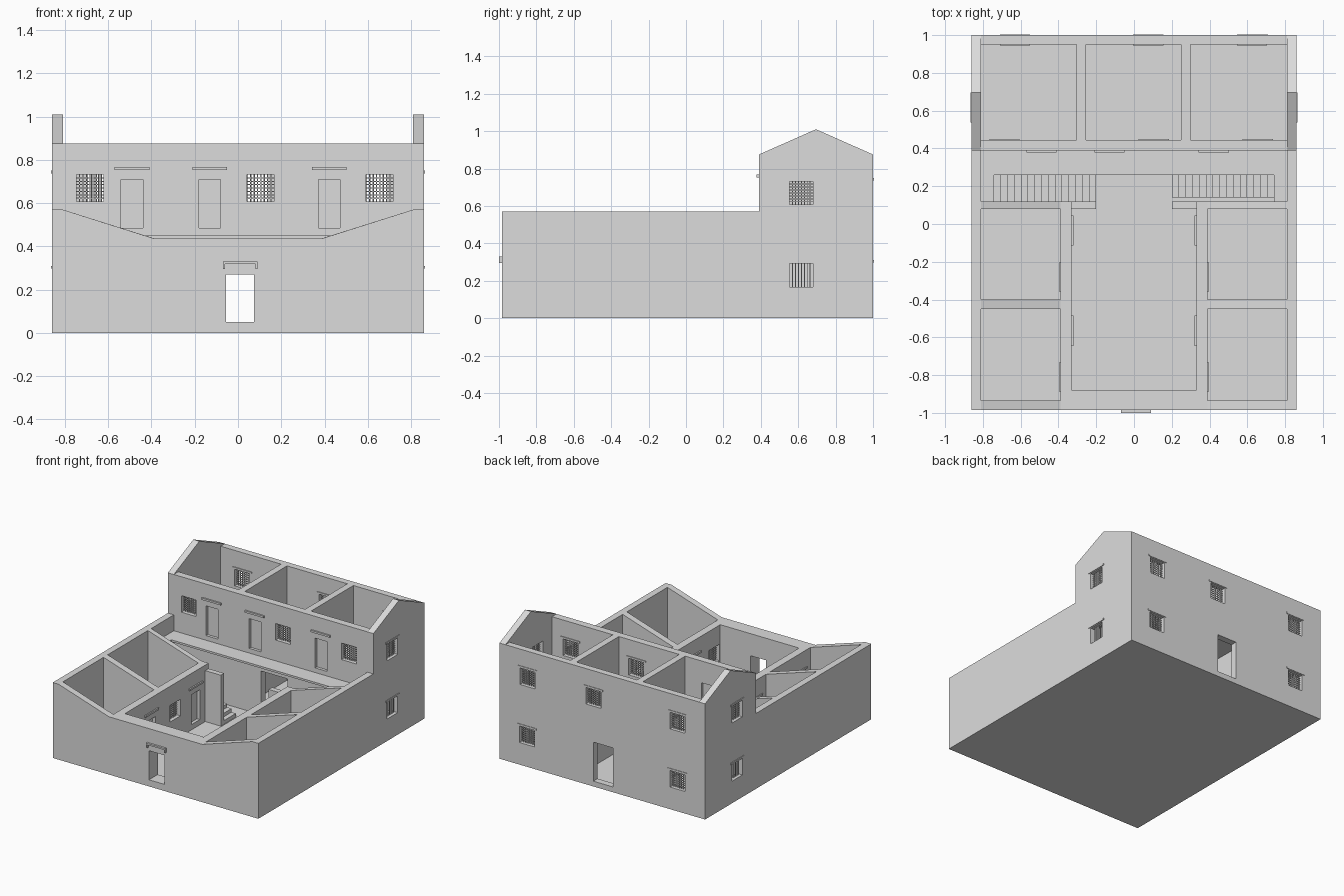
import bpy, bmesh
from mathutils import Vector

if "Cube" in bpy.data.objects:
    bpy.data.objects.remove(bpy.data.objects["Cube"])

stone = bpy.data.materials.new("plain_grey")
stone.diffuse_color = (0.72, 0.72, 0.72, 1)
stone.use_nodes = True
stone.node_tree.nodes["Principled BSDF"].inputs["Base Color"].default_value = stone.diffuse_color


def finish(name, bm):
    bmesh.ops.recalc_face_normals(bm, faces=bm.faces)
    me = bpy.data.meshes.new(name)
    bm.to_mesh(me)
    bm.free()
    me.materials.append(stone)
    ob = bpy.data.objects.new(name, me)
    bpy.context.collection.objects.link(ob)
    return ob


def boxes(name, items):
    """One object made of boxes (x0, x1, y0, y1, z0, z1)."""
    bm = bmesh.new()
    for b in items:
        vs = bmesh.ops.create_cube(bm, size=1)["verts"]
        for v in vs:
            v.co = Vector([(b[2*i] + b[2*i+1]) / 2 + v.co[i] * abs(b[2*i+1] - b[2*i])
                           for i in range(3)])
    return finish(name, bm)


def prism(name, pts, axis, a, b):
    """Extrude a (u, z) profile along x or y from a to b."""
    bm = bmesh.new()
    put = (lambda u, z, t: (t, u, z)) if axis == "x" else (lambda u, z, t: (u, t, z))
    f = bm.faces.new([bm.verts.new(put(u, z, a)) for u, z in pts])
    ext = bmesh.ops.extrude_face_region(bm, geom=[f])["geom"]
    d = Vector(put(0, 0, b - a))
    bmesh.ops.translate(bm, verts=[g for g in ext if isinstance(g, bmesh.types.BMVert)], vec=d)
    return finish(name, bm)


def cut(wall, items):
    """Cut box openings through a wall."""
    cutter = boxes("opening_cutter", items)
    cutter.hide_render = True
    m = wall.modifiers.new("openings", "BOOLEAN")
    m.operation, m.solver, m.object = "DIFFERENCE", "EXACT", cutter
    bpy.context.view_layer.objects.active = wall
    bpy.ops.object.modifier_apply(modifier=m.name)
    bpy.data.objects.remove(cutter)


def span(run, u0, u1, p0, p1, z0, z1):
    """Box in a wall running along x or y; p is across the wall."""
    return (u0, u1, p0, p1, z0, z1) if run == "x" else (p0, p1, u0, u1, z0, z1)


def hood(run, u, w, face, out, z0, z1):
    return span(run, u - w/2, u + w/2, *sorted((face, face + out)), z0, z1)


W = 0.145     # window size


def window(name, run, u, p0, p1, z, face, out, cross=True):
    """Frame, bars and lintel of a barred window; returns its opening."""
    h, t, mid = W/2, 0.01, (p0 + p1) / 2
    parts = [span(run, u-h, u-h+t, p0, p1, z, z+W), span(run, u+h-t, u+h, p0, p1, z, z+W),
             span(run, u-h+t, u+h-t, p0, p1, z+W-t, z+W), span(run, u-h+t, u+h-t, p0, p1, z, z+t)]
    for i in range(1, 8):
        c = -h + t + i * (W - 2*t) / 8
        parts.append(span(run, u+c-.0025, u+c+.0025, mid-.003, mid+.003, z+t, z+W-t))
        if cross:
            parts.append(span(run, u-h+t, u+h-t, mid-.0025, mid+.0025, z+h+c-.0025, z+h+c+.0025))
    parts.append(hood(run, u, 0.16, face, out, z+W-.005, z+W+.008))
    boxes(name, parts)
    return span(run, u-h, u+h, p0-.02, p1+.02, z, z+W)


def door(name, run, u, p0, p1, z, face, out, w=0.1, height=0.225):
    """Recessed leaf and hood of a door; returns its opening."""
    mid = (p0 + p1) / 2
    boxes(name, [span(run, u-w/2, u+w/2, mid-.006, mid+.006, z, z+height),
                 hood(run, u, 0.16, face, out, z+height+.043, z+height+.057)])
    return span(run, u-w/2, u+w/2, p0-.02, p1+.02, z, z+height)


B = 0.01      # top of the base slab
LOW, HIGH = 0.157, 0.597    # window sills on each storey
boxes("base_slab", [(-.86, .86, -.985, 1, 0, B)])

# Front wall with a dipped top and an open doorway
front = prism("front_wall", [(-.86, B), (.86, B), (.86, .57), (.81, .57), (.39, .437),
                             (-.39, .437), (-.81, .57), (-.86, .57)], "y", -.985, -.935)
lining = boxes("front_wall_lining", [(-.33, .33, -.935, -.88, B, .437)])
for w in (front, lining):
    cut(w, [(-.055, .075, -1.1, -.8, .05, .27)])
boxes("front_door_hood", [(-.07, .09, -1, -.985, .318, .33),
                          (-.07, -.06, -1, -.985, .295, .318), (.08, .09, -1, -.985, .295, .318)])

for s, side in ((-1, "left"), (1, "right")):
    # Outer wall rising to a gable at the rear
    outer = prism(side + "_outer_wall", [(-.935, B), (1, B), (1, .875), (.695, 1.01), (.39, .875),
                                         (.39, .57), (-.935, .57)], "x", s*.81, s*.86)
    p = sorted((s*.81, s*.86))
    cut(outer, [window(f"{side}_gable_window_{i}", "y", .617, *p, z, s*.86, s*.005, i == 1)
                for i, z in enumerate((LOW, HIGH))])
    # Courtyard wall with a door and a window for each room
    inner = prism(side + "_courtyard_wall", [(-.935, B), (.12, B), (.12, .437), (-.935, .437)],
                  "x", s*.33, s*.388)
    p = sorted((s*.33, s*.388))
    holes = []
    for i, y in enumerate((-.565, -.035)):
        holes.append(door(f"{side}_room_door_{i}", "y", y, *p, .05, s*.33, -s*.01))
        holes.append(window(f"{side}_room_window_{i}", "y", y-.245, *p, LOW, s*.388, s*.006))
    cut(inner, holes)
    # Cross walls with sloping tops
    for i, (a, b) in enumerate(((-.45, -.40), (.08, .12))):
        prism(f"{side}_cross_wall_{i}", [(s*.388, B), (s*.81, B), (s*.81, .57), (s*.388, .437)],
              "y", a, b)
    # Stair up to the gallery, with its guard wall at the foot
    n, x0, x1, top = 15, .2, .74, .45
    steps = [(s*x0, B)]
    for i in range(n):
        z = B + (i + 1) * (top - B) / (n + 1)
        steps += [(s*(x0 + i*(x1-x0)/n), z), (s*(x0 + (i+1)*(x1-x0)/n), z)]
    steps.append((s*x1, B))
    prism(side + "_stair", steps, "y", .12 if s < 0 else .14, .26)
    boxes(side + "_stair_guard", [(*sorted((s*.2, s*.33)), .08, .12, B, .395)])
    boxes(side + "_stair_landing", [(*sorted((s*.74, s*.81)), .12, .26, .435, .45)])

# Rear wing: gallery and upper floor
boxes("upper_floor", [(-.81, .81, .26, .97, .435, .45)])

# Rear wing wall facing the courtyard
p = (.39, .445)
court = boxes("rear_wing_front_wall", [(-.81, .81, *p, B, .875)])
holes = [(-.08, .14, .3, .5, .05, .34)]
holes += [window(f"gallery_window_{i}", "x", x, *p, HIGH, .445, .006)
          for i, x in enumerate((-.685, .105, .655))]
holes += [door(f"gallery_door_{i}", "x", x, *p, .485, .39, -.012)
          for i, x in enumerate((-.49, -.13, .422))]
cut(court, holes)

# Back wall with windows on both storeys and an open doorway
p = (.95, 1)
back = boxes("back_wall", [(-.81, .81, *p, B, .875)])
holes = [(-.09, .075, .9, 1.1, .04, .335)]
for z, xs, lab in ((LOW, (-.63, .63), "lower"), (HIGH, (-.63, .075, .625), "upper")):
    holes += [window(f"back_{lab}_window_{i}", "x", x, *p, z, .95, -.006)
              for i, x in enumerate(xs)]
    boxes(f"back_{lab}_lintels", [hood("x", x, .16, 1, .004, z+W-.005, z+W+.008) for x in xs])
cut(back, holes)

# Partitions between the rear rooms
boxes("rear_partitions", [(-.305, -.255, .445, .95, B, .875), (.25, .30, .445, .95, B, .875)])
